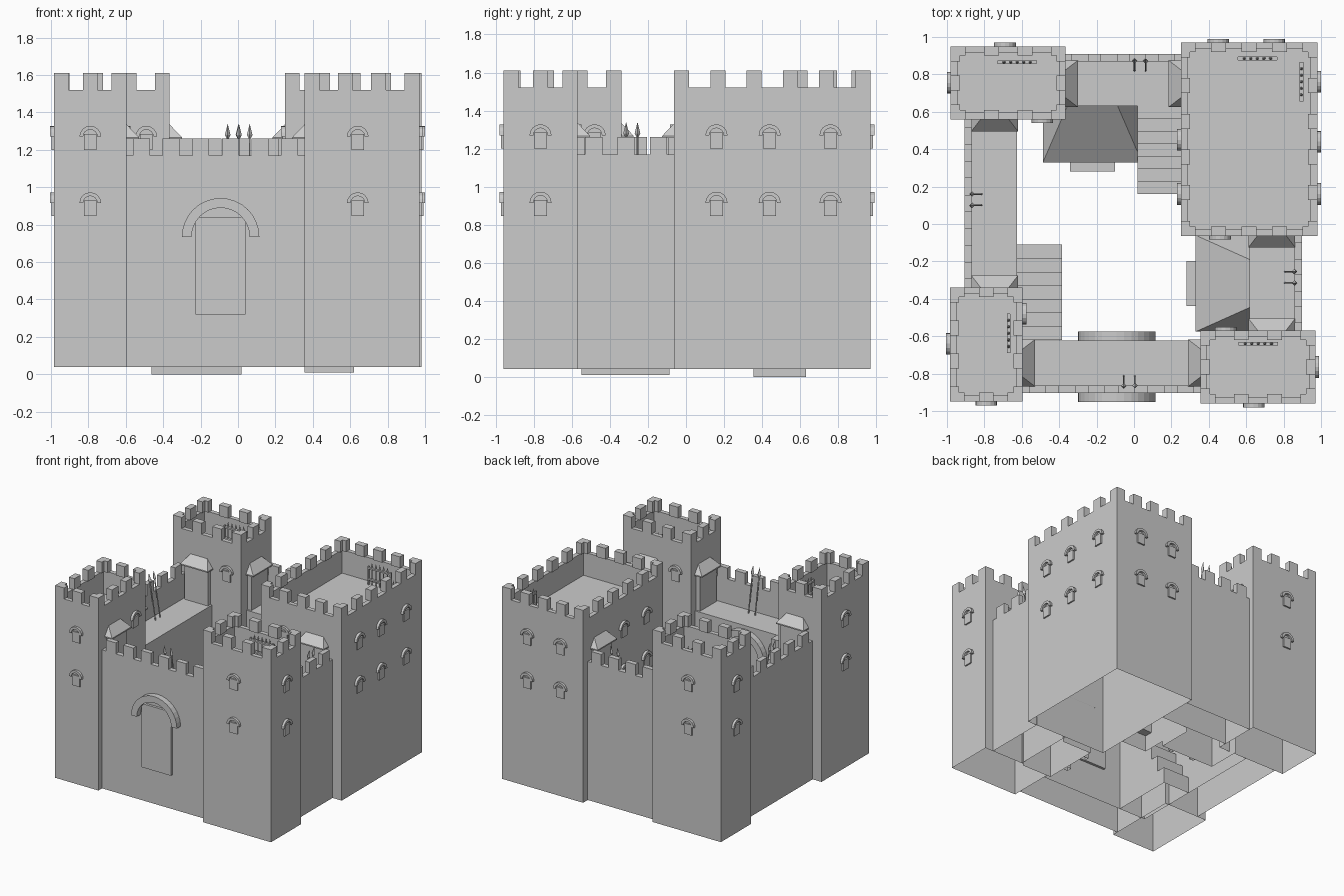
import bpy, bmesh, math
from mathutils import Matrix, Vector

if "Cube" in bpy.data.objects:
    bpy.data.objects.remove(bpy.data.objects["Cube"])


def frame(x, y, deg):
    # local x runs along a face, local -y points outward
    return Matrix.Translation((x, y, 0)) @ Matrix.Rotation(math.radians(deg), 4, 'Z')


def finish(name, bm):
    bmesh.ops.recalc_face_normals(bm, faces=bm.faces)
    # the castle is a shell that is open at ground level
    low = [f for f in bm.faces if all(v.co.z < 0.05 for v in f.verts)]
    bmesh.ops.delete(bm, geom=low, context='FACES_ONLY')
    me = bpy.data.meshes.new(name)
    bm.to_mesh(me)
    bm.free()
    ob = bpy.data.objects.new(name, me)
    bpy.context.collection.objects.link(ob)
    return ob


def prism(bm, pts, vec, M):
    f = bm.faces.new([bm.verts.new(M @ Vector(p)) for p in pts])
    ext = bmesh.ops.extrude_face_region(bm, geom=[f], use_keep_orig=True)
    vs = [g for g in ext['geom'] if isinstance(g, bmesh.types.BMVert)]
    bmesh.ops.translate(bm, verts=vs, vec=M.to_3x3() @ Vector(vec))


def box(bm, lo, hi, M=Matrix()):
    (a, b, c), (d, e, f) = lo, hi
    prism(bm, [(a, b, c), (d, b, c), (d, e, c), (a, e, c)], (0, 0, f - c), M)


def rod(bm, p, q, r1, r2, n, M):
    p, q = Vector(p), Vector(q)
    rot = (q - p).to_track_quat('Z', 'Y').to_matrix().to_4x4()
    bmesh.ops.create_cone(bm, cap_ends=True, segments=n, radius1=r1, radius2=r2,
                          depth=(q - p).length, matrix=M @ Matrix.Translation((p + q) / 2) @ rot)


def arch(bm, z, ro, ri, out, M, n=12):
    ang = [math.pi * i / n for i in range(n + 1)]
    pts = [(ro * math.cos(a), -out, z + ro * math.sin(a)) for a in ang]
    pts += [(ri * math.cos(a), -out, z + ri * math.sin(a)) for a in reversed(ang)]
    prism(bm, pts, (0, out, 0), M)


def tower(name, x0, x1, y0, y1, nx, ny):
    bm = bmesh.new()
    box(bm, (x0, y0, 0.04), (x1, y1, 1.52))
    bmesh.ops.recalc_face_normals(bm, faces=bm.faces)
    top = max(bm.faces, key=lambda f: f.calc_center_median().z)
    bmesh.ops.inset_region(bm, faces=[top], thickness=0.05)
    low = bmesh.ops.extrude_face_region(bm, geom=[top])
    vs = [g for g in low['geom'] if isinstance(g, bmesh.types.BMVert)]
    bmesh.ops.translate(bm, verts=vs, vec=(0, 0, -0.19))
    if top.is_valid:
        bmesh.ops.delete(bm, geom=[top], context='FACES_ONLY')
    cx, cy = (x0 + x1) / 2, (y0 + y1) / 2
    # battlements: one merlon per corner side plus evenly spaced ones between
    for fx, fy, d, L, n in ((cx, y0, 0, x1 - x0, nx), (x1, cy, 90, y1 - y0, ny),
                            (cx, y1, 180, x1 - x0, nx), (x0, cy, 270, y1 - y0, ny)):
        for i in range(n + 2):
            c = (L - 0.08) * (i / (n + 1) - 0.5)
            box(bm, (c - 0.04, 0, 1.52), (c + 0.04, 0.05, 1.61), frame(fx, fy, d))
    finish(name, bm)


def hip_roof(bm, h, d, r, z0, z1, M):
    # open-bottomed half-hip leaning on the plane y = 0
    co = [(-h, 0, z0), (h, 0, z0), (h, -d, z0), (-h, -d, z0), (-r, 0, z1), (r, 0, z1)]
    v = [bm.verts.new(M @ Vector(c)) for c in co]
    for f in ((3, 2, 5, 4), (2, 1, 5), (0, 3, 4)):
        bm.faces.new([v[i] for i in f])


def hood(bm, M, w=0.25, d=0.065):
    # small hipped canopy over a wall-walk doorway, hanging on a tower face
    h = w / 2
    box(bm, (-h, -d, 1.257), (h, 0, 1.267), M)
    hip_roof(bm, h, d, h - 0.05, 1.267, 1.335, M)
    box(bm, (-h + .02, -.035, .97), (h - .02, 0, 1.257), M)


def wall(name, x, y, deg, L, spears):
    M = frame(x, y, deg)
    bm = bmesh.new()
    prof = ((0, .04), (.28, .04), (.28, .97), (.04, .97), (.04, 1.17), (0, 1.17))
    prism(bm, [(-L / 2, a, b) for a, b in prof], (L, 0, 0), M)
    n = round(L / 0.17)
    for i in range(n):
        c = L * ((i + 0.5) / n - 0.5)
        box(bm, (c - 0.045, 0, 1.17), (c + 0.045, 0.04, 1.26), M)
    finish(name, bm)
    bm = bmesh.new()
    for s in (-1, 1):
        hood(bm, M @ Matrix.Translation((s * L / 2, 0.16, 0))
             @ Matrix.Rotation(math.radians(-90 * s), 4, 'Z'))
    finish(name + "_door_hoods", bm)
    # spears leaning on the parapet
    bm = bmesh.new()
    for s in spears:
        rod(bm, (s, .09, .97), (s, .042, 1.26), .005, .005, 6, M)
        rod(bm, (s, .042, 1.26), (s, .039, 1.28), .005, .015, 4, M)
        rod(bm, (s, .039, 1.28), (s, .03, 1.34), .015, 0, 4, M)
    finish(name + "_spears", bm)


def house(name, x, y, deg, L, depth, zb):
    # lean-to with hipped roof; frame sits on the wall it leans against
    M = frame(x, y, deg)
    bm = bmesh.new()
    a, b = L / 2 - .025, -depth + .025
    v = [[bm.verts.new(M @ Vector((px, py, z))) for px, py in ((-a, 0), (-a, b), (a, b), (a, 0))]
         for z in (zb, .42)]
    for i in range(3):
        bm.faces.new((v[0][i], v[0][i + 1], v[1][i + 1], v[1][i]))
    finish(name, bm)
    bm = bmesh.new()
    hip_roof(bm, L / 2, depth, L / 2 - .13, .40, .61, M)
    finish(name + "_roof", bm)
    # square door frame with lintel and recessed door
    bm = bmesh.new()
    D = M @ Matrix.Translation((0, b, 0))
    box(bm, (-.12, -.075, .30), (.12, 0, .345), D)
    for s in (-1, 1):
        box(bm, (s * .1 - .02, -.075, .04), (s * .1 + .02, 0, .30), D)
    box(bm, (-.08, -.02, .04), (.08, 0, .30), D)
    finish(name + "_door", bm)


def stairs(name, x0, x1, y_low, y_high, n=7):
    bm = bmesh.new()
    run, rise = (y_high - y_low) / n, .93 / n
    pts = [(x0, y_low, .04)]
    for i in range(n):
        z = .04 + rise * (i + 1)
        pts += [(x0, y_low + run * i, z), (x0, y_low + run * (i + 1), z)]
    pts.append((x0, y_high, .04))
    prism(bm, pts, (x1 - x0, 0, 0), Matrix())
    finish(name, bm)


# towers
tower("keep", .25, .98, -.063, .97, 3, 4)
tower("front_right_tower", .355, .97, -.96, -.57, 2, 1)
tower("front_left_tower", -.985, -.595, -.95, -.34, 1, 2)
tower("back_left_tower", -.98, -.365, .56, .95, 2, 1)

# curtain walls with hoods and spears
wall("front_wall", -.12, -.903, 0, .95, (.065, .125))
wall("right_wall", .897, -.315, 90, .51, (0, .06))
wall("back_wall", -.0575, .91, 180, .615, (-.06, -.12))
wall("left_wall", -.905, .11, 270, .90, (.01, -.05))

# gate arches and doors on both sides of the front wall
for side, y, deg in (("outer", -.903, 0), ("inner", -.623, 180)):
    bm = bmesh.new()
    M = frame(-.093, y, deg)
    arch(bm, .735, .207, .155, .048, M, 16)
    box(bm, (-.133, -.02, .32), (.133, 0, .84), M)
    finish(side + "_gate", bm)

# windows: x, y, facing, number of rows
for i, (x, y, deg, rows) in enumerate((
        (-.79, -.95, 0, 2), (.64, -.96, 0, 2), (-.985, -.64, 270, 2), (-.98, .755, 270, 2),
        (.97, -.765, 90, 2), (.98, .16, 90, 2), (.98, .44, 90, 2), (.98, .76, 90, 2),
        (-.69, .95, 180, 2), (.45, .97, 180, 2), (.75, .97, 180, 2),
        (-.49, .56, 0, 1), (.46, -.063, 0, 1), (.25, .16, 270, 2), (.25, .45, 270, 2),
        (.49, -.57, 180, 1), (-.595, -.48, 90, 1))):
    bm = bmesh.new()
    for z in (1.2, .845)[:rows]:
        arch(bm, z + .07, .058, .038, .02, frame(x, y, deg), 8)
        box(bm, (-.034, -.012, z), (.034, 0, z + .085), frame(x, y, deg))
    finish("window_%d" % i, bm)

# courtyard lean-to houses and stairs
house("back_house", -.222, .63, 0, .53, .30, 0)
house("right_house", .62, -.318, 270, .515, .29, .01)
stairs("right_stairs", .02, .25, .16, .63)
stairs("left_stairs", -.625, -.385, -.11, -.62)

# weapon racks on the tower roofs
for i, (x, y, deg) in enumerate(((-.625, .865, 0), (-.67, -.585, 90), (.665, -.64, 0),
                                 (.66, .885, 0), (.895, .76, 90))):
    bm = bmesh.new()
    M = frame(x, y, deg)
    for z in (1.37, 1.46):
        box(bm, (-.105, -.01, z), (.105, .01, z + .012), M)
    for s in (-.1, .1):
        box(bm, (s - .006, -.008, 1.33), (s + .006, .008, 1.48), M)
    for k in range(5):
        c = -.07 + .035 * k
        rod(bm, (c, 0, 1.33), (c, 0, 1.48), .004, .004, 6, M)
        rod(bm, (c, 0, 1.48), (c, 0, 1.515), .008, 0, 6, M)
    finish("weapon_rack_%d" % i, bm)
